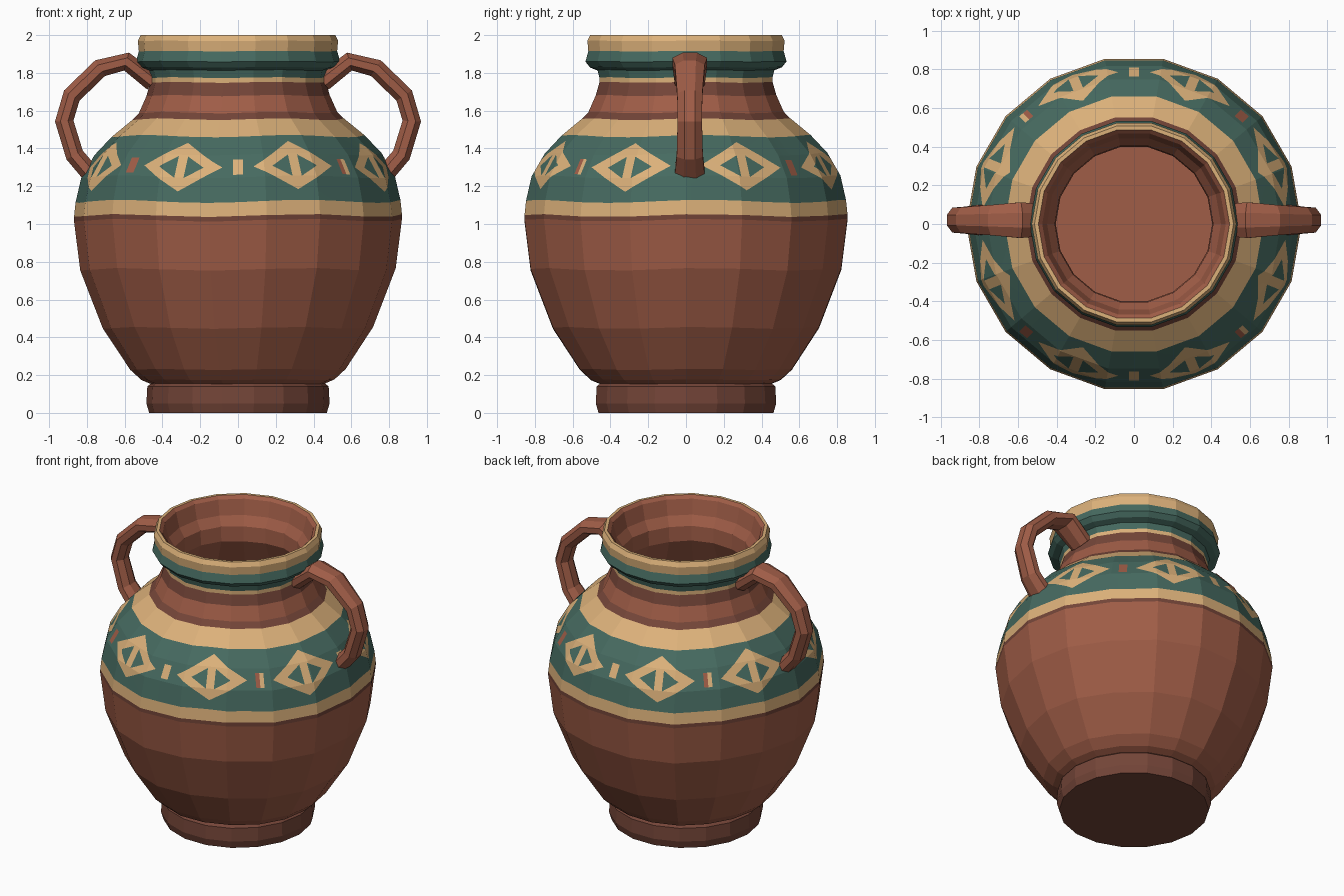
import bpy, bmesh, math
from mathutils import Vector

if "Cube" in bpy.data.objects:
    bpy.data.objects.remove(bpy.data.objects["Cube"], do_unlink=True)

SIDES = 18
TERRACOTTA, UMBER, TAN, GREEN = range(4)


def make_material(name, srgb):
    linear = [((c / 255 + 0.055) / 1.055) ** 2.4 for c in srgb] + [1]
    mat = bpy.data.materials.new(name)
    mat.use_nodes = True
    mat.diffuse_color = linear
    bsdf = next(n for n in mat.node_tree.nodes if n.type == "BSDF_PRINCIPLED")
    bsdf.inputs["Base Color"].default_value = linear
    bsdf.inputs["Roughness"].default_value = 0.9
    return mat


MATERIALS = [
    make_material("terracotta", (160, 93, 71)),
    make_material("dark umber", (116, 69, 56)),
    make_material("warm tan", (220, 177, 122)),
    make_material("deep green", (70, 106, 96)),
]


def finish(bm, name):
    bmesh.ops.recalc_face_normals(bm, faces=bm.faces[:])
    mesh = bpy.data.meshes.new(name)
    bm.to_mesh(mesh)
    bm.free()
    for mat in MATERIALS:
        mesh.materials.append(mat)
    obj = bpy.data.objects.new(name, mesh)
    bpy.context.collection.objects.link(obj)
    return obj


def skin(bm, rings, colours):
    """Join rings of points with quads and close both ends."""
    loops = [[bm.verts.new(p) for p in ring] for ring in rings]
    for a, b, colour in zip(loops, loops[1:], colours):
        for i in range(len(a)):
            j = (i + 1) % len(a)
            bm.faces.new((a[i], a[j], b[j], b[i])).material_index = colour
    bm.faces.new(loops[0][::-1]).material_index = colours[0]
    bm.faces.new(loops[-1]).material_index = colours[-1]


def lathe(profile):
    """Profile rows: radius, height, colour of the band that follows."""
    bm = bmesh.new()
    angles = [math.tau * i / SIDES for i in range(SIDES)]
    rings = [[(r * math.cos(a), r * math.sin(a), z) for a in angles]
             for r, z, _ in profile]
    skin(bm, rings, [row[2] for row in profile])
    return bm


# Foot
finish(lathe([(0.47, 0, UMBER), (0.485, 0.05, UMBER), (0.48, 0.14, UMBER),
              (0.45, 0.165, UMBER)]), "foot")

# Vessel: outer wall upward, over the lip, then the inner wall down
vessel = lathe([
    (0.45, 0.15, TERRACOTTA), (0.51, 0.175, TERRACOTTA),
    (0.57, 0.23, TERRACOTTA), (0.715, 0.45, TERRACOTTA),
    (0.835, 0.76, TERRACOTTA), (0.868, 1.02, UMBER),
    (0.868, 1.045, TAN), (0.86, 1.12, GREEN),
    (0.83, 1.25, GREEN), (0.76, 1.37, GREEN),
    (0.67, 1.465, TAN), (0.56, 1.555, UMBER),
    (0.525, 1.59, TERRACOTTA), (0.485, 1.68, UMBER),
    (0.465, 1.75, TAN), (0.465, 1.775, GREEN),
    (0.475, 1.815, GREEN), (0.515, 1.83, GREEN),
    (0.54, 1.86, GREEN), (0.525, 1.915, TAN),
    (0.53, 1.97, TAN), (0.515, 2.0, TAN),
    (0.495, 2.0, TERRACOTTA), (0.475, 1.98, TERRACOTTA),
    (0.45, 1.88, TERRACOTTA), (0.41, 1.82, TERRACOTTA),
    (0.405, 1.72, TERRACOTTA), (0.5, 1.52, TERRACOTTA),
    (0.76, 1.2, TERRACOTTA), (0.76, 0.8, TERRACOTTA),
    (0.5, 0.28, TERRACOTTA)])

# Painted motifs are cut into the green shoulder band
MOTIF_Z = 1.305
HALF_W, HALF_H, HOLE, BAR = 0.225, 0.128, 0.56, 0.026
DOT_W, DOT_H = 0.026, 0.04
UP = Vector((0, 0, 1))


def sideways(angle):
    return Vector((-math.sin(angle), math.cos(angle), 0))


def shoulder_faces(angle, spread):
    """Green shoulder faces whose middle lies within spread of angle."""
    out = Vector((math.cos(angle), math.sin(angle), 0))
    found = []
    for f in vessel.faces:
        c = f.calc_center_median()
        flat = Vector((c.x, c.y, 0))
        if 1.12 < c.z < 1.46 and f.material_index != TERRACOTTA \
                and flat.length > 0.6 and flat.angle(out) < spread:
            found.append(f)
    return found


def cut(angle, spread, point, normal):
    faces = shoulder_faces(angle, spread)
    edges = {e for f in faces for e in f.edges}
    verts = {v for f in faces for v in f.verts}
    bmesh.ops.bisect_plane(vessel, geom=faces + list(edges) + list(verts),
                           dist=1e-5, plane_co=point, plane_no=normal)


eighth = math.pi / 4
centre = UP * MOTIF_Z

# Split the band into eight panels
for k in range(4):
    cut(0, 4, centre, sideways(k * eighth))

# Cut the lozenge outlines, holes and centre bars
for k in range(8):
    angle = (k + 0.5) * eighth
    t = sideways(angle)
    for side in (-1, 1):
        cut(angle, eighth / 2, centre + t * side * BAR, t)
        for rise in (-1, 1):
            for scale in (1, HOLE):
                cut(angle, eighth / 2, centre + t * side * HALF_W * scale,
                    t * side / HALF_W + UP * rise / HALF_H)

# Cut the small marks between the lozenges
for k in range(8):
    t = sideways(k * eighth)
    for shift in (-DOT_W, 0, DOT_W):
        cut(k * eighth, 0.2, centre + t * shift, t)
    for rise in (-DOT_H, DOT_H):
        cut(k * eighth, 0.2, centre + UP * rise, UP)

# Colour the lozenges and marks by their place in the panel
for k in range(8):
    angle = (k + 0.5) * eighth
    for f in shoulder_faces(angle, eighth / 2):
        c = f.calc_center_median()
        u, dz = abs(c.dot(sideways(angle))), abs(c.z - MOTIF_Z)
        s = u / HALF_W + dz / HALF_H
        if s < 1 and (s > HOLE or u < BAR):
            f.material_index = TAN
    for f in shoulder_faces(k * eighth, 0.1):
        c = f.calc_center_median()
        u = c.dot(sideways(k * eighth))
        if abs(u) < DOT_W and abs(c.z - MOTIF_Z) < DOT_H:
            two_tone = k in (3, 7) and u > 0
            f.material_index = TAN if k % 2 == 0 or two_tone else TERRACOTTA

# Slight hand-thrown unevenness, fading out at foot and lip
for v in vessel.verts:
    a = math.atan2(v.co.y, v.co.x)
    v.co.z += 0.008 * math.sin(math.pi * v.co.z / 2) * math.sin(5 * a + 1)
finish(vessel, "vessel")

# Handles: path rows are x, z, half width
PATH = [(0.45, 1.75, 0.085), (0.59, 1.86, 0.1), (0.73, 1.825, 0.085),
        (0.88, 1.68, 0.072), (0.92, 1.545, 0.07), (0.865, 1.365, 0.075),
        (0.75, 1.23, 0.09)]


def handle(name, side):
    bm = bmesh.new()
    rings = []
    for i, (x, z, width) in enumerate(PATH):
        before, after = PATH[max(i - 1, 0)], PATH[min(i + 1, len(PATH) - 1)]
        along = Vector((after[0] - before[0], 0, after[1] - before[1]))
        across = along.normalized().cross(Vector((0, 1, 0)))
        ring = []
        for j in range(8):
            a = math.tau * (j + 0.5) / 8
            p = Vector((x, 0.02, z)) + across * 0.053 * math.cos(a)
            p.y += width * math.sin(a)
            ring.append((p.x * side, p.y, p.z))
        rings.append(ring)
    skin(bm, rings, [TERRACOTTA] * len(rings))
    finish(bm, name)


handle("left_handle", 1)
handle("right_handle", -1)
